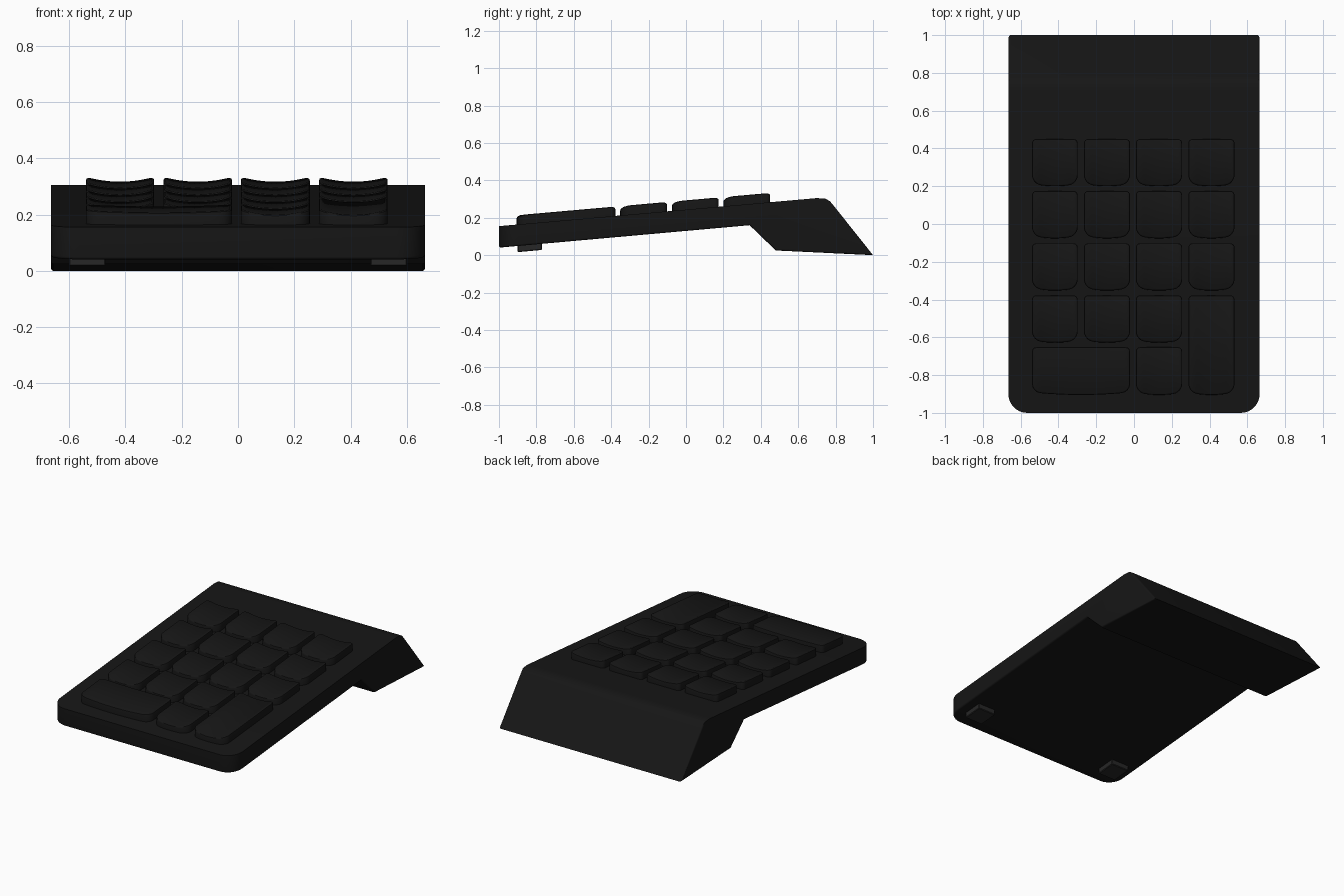
import bpy, bmesh, math

if "Cube" in bpy.data.objects:
    bpy.data.objects.remove(bpy.data.objects["Cube"])

mat = bpy.data.materials.new("black_plastic")
mat.diffuse_color = (0.008, 0.008, 0.008, 1)
mat.use_nodes = True
mat.node_tree.nodes["Principled BSDF"].inputs["Base Color"].default_value = mat.diffuse_color
rubber = bpy.data.materials.new("dark_rubber")
rubber.diffuse_color = (0.02, 0.02, 0.02, 1)
rubber.use_nodes = True
rubber.node_tree.nodes["Principled BSDF"].inputs["Base Color"].default_value = rubber.diffuse_color


def deck(y):
    return 0.155 + 0.088 * (y + 1)


def finish(name, bm, angle=30, material=mat):
    bmesh.ops.recalc_face_normals(bm, faces=bm.faces[:])
    me = bpy.data.meshes.new(name)
    bm.to_mesh(me)
    bm.free()
    ob = bpy.data.objects.new(name, me)
    bpy.context.collection.objects.link(ob)
    me.materials.append(material)
    bpy.ops.object.select_all(action='DESELECT')
    bpy.context.view_layer.objects.active = ob
    ob.select_set(True)
    bpy.ops.object.shade_smooth_by_angle(angle=math.radians(angle))
    return ob


# Body: side profile (y, z) extruded across x, corners and underside rounded
profile = [(-1, 0.155), (-1, 0.04), (0.34, 0.16), (0.48, 0.025), (1, 0.0),
           (0.785, 0.27), (0.77, 0.288), (0.745, 0.302), (0.70, 0.305)]
W = 0.665
bm = bmesh.new()
left = [bm.verts.new((-W, y, z)) for y, z in profile]
right = [bm.verts.new((W, y, z)) for y, z in profile]
bm.faces.new(left)
bm.faces.new(right[::-1])
for i in range(len(profile)):
    j = (i + 1) % len(profile)
    bm.faces.new((left[i], right[i], right[j], left[j]))
bmesh.ops.recalc_face_normals(bm, faces=bm.faces[:])
corners = [e for e in bm.edges if all(v.co.y < -0.99 for v in e.verts)
           and abs(e.verts[0].co.x - e.verts[1].co.x) < 1e-4]
bmesh.ops.bevel(bm, geom=corners, offset=0.1, offset_type='OFFSET',
                segments=8, profile=0.5, affect='EDGES')
bm.normal_update()


def is_wall(f):
    return abs(f.normal.z) < 0.02


def is_under(f):
    return abs(f.normal.x) < 0.02 and (f.normal.z < -0.3 or f.normal.y > 0.7)


rim = [e for e in bm.edges if len(e.link_faces) == 2
       and any(is_wall(f) for f in e.link_faces)
       and any(is_under(f) for f in e.link_faces)]
bmesh.ops.bevel(bm, geom=rim, offset=0.038, offset_type='OFFSET',
                segments=4, profile=0.5, affect='EDGES', clamp_overlap=True)
finish("body", bm)


# Keys: rounded outline with a bowed front edge and a dished top
def add_key(name, x0, x1, y0, y1, dish=0.015, height=0.05):
    bm = bmesh.new()
    cx, cy, hw = (x0 + x1) / 2, (y0 + y1) / 2, (x1 - x0) / 2
    hl = (y1 - y0) / 2
    bow, rf, rb, n = 0.014, 0.045, 0.022, 20

    def corner(d, r):
        return r - math.sqrt(max(0, r * r - max(0, r - d) ** 2))

    us = [-math.cos(math.pi * i / n) for i in range(n + 1)]

    def ring(inset, h, dished):
        back, front = [], []
        sx, sy = (hw - inset) / hw, (hl - inset) / hl
        for u in us:
            d = hw * (1 - abs(u))
            yb = hl - corner(d, rb)
            yf = -hl + bow * u * u + corner(d, rf)
            drop = dished * (1 - u * u)
            for lst, y in ((back, yb), (front, yf)):
                yy = cy + y * sy
                lst.append(bm.verts.new((cx + u * hw * sx, yy, deck(yy) + h - drop)))
        return back, front

    rings = [ring(0, -0.01, 0), ring(0, height - 0.009, dish),
             ring(0.002, height - 0.003, dish), ring(0.008, height, dish)]
    loops = [b + f[::-1] for b, f in rings]
    for a, b in zip(loops, loops[1:]):
        for i in range(len(a)):
            j = (i + 1) % len(a)
            bm.faces.new((a[i], a[j], b[j], b[i]))
    for b, f in (rings[0], rings[-1]):
        for i in range(n):
            bm.faces.new((b[i], b[i + 1], f[i + 1], f[i]))
    finish(name, bm, 40)


cols = [(-0.54, -0.298), (-0.265, -0.021), (0.01, 0.255), (0.288, 0.532)]
rows = [(0.20, 0.45), (-0.076, 0.175), (-0.352, -0.102), (-0.628, -0.378), (-0.905, -0.652)]
for r, (y0, y1) in enumerate(rows[:4]):
    for c, (x0, x1) in enumerate(cols):
        if (r, c) != (3, 3):
            add_key(f"key_row{r + 1}_col{c + 1}", x0, x1, y0, y1)
add_key("wide_key", cols[0][0], cols[1][1], *rows[4], dish=0.006)
add_key("small_bottom_key", *cols[2], *rows[4])
add_key("tall_key", *cols[3], rows[4][0], rows[3][1])

# Rubber feet under the front corners
for side, s in (("left", -1), ("right", 1)):
    bm = bmesh.new()
    bmesh.ops.create_cube(bm, size=1)
    for v in bm.verts:
        v.co.x = s * 0.535 + v.co.x * 0.13
        v.co.y = -0.835 + v.co.y * 0.13
        v.co.z = 0.042 + v.co.z * 0.04 + 0.09 * (v.co.y + 0.835)
    bmesh.ops.bevel(bm, geom=bm.edges[:], offset=0.004, segments=1, affect='EDGES')
    finish(f"{side}_rubber_foot", bm, 30, rubber)
